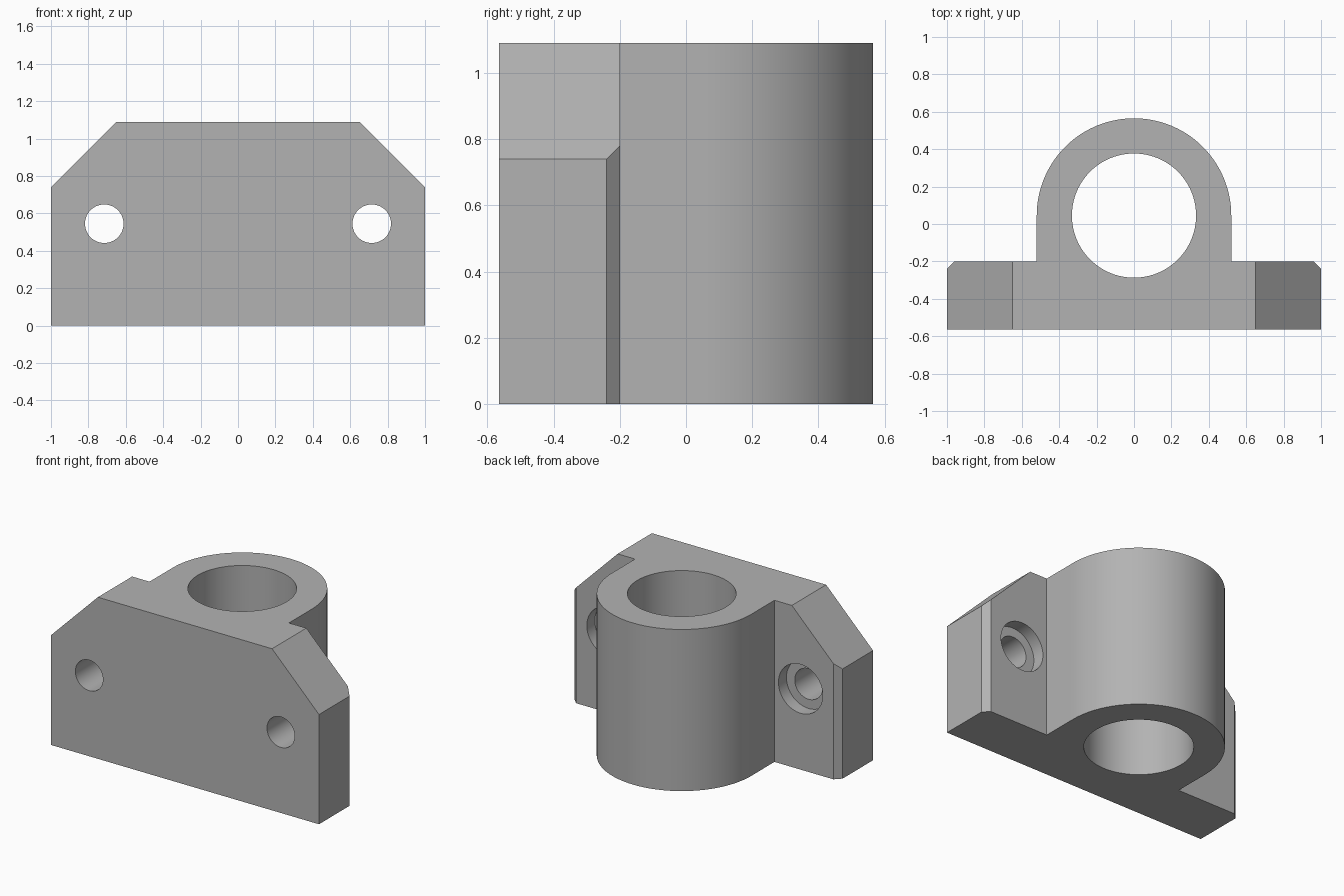
import bpy, bmesh, math
from mathutils import Vector

cube = bpy.data.objects.get("Cube")
if cube:
    bpy.data.objects.remove(cube, do_unlink=True)

# Main dimensions
HEIGHT = 1.09
FRONT, BACK = -0.565, -0.2          # plate faces
BORE_Y, BOSS_R, BORE_R = 0.045, 0.52, 0.332
BEVEL = 0.04
HOLE_X, HOLE_Z, HOLE_R = 0.715, 0.545, 0.103
SEAT_R, SEAT_DEPTH = 0.165, 0.085

grey = bpy.data.materials.new("mid grey")
grey.use_nodes = True
colour = (0.45, 0.45, 0.45, 1)
grey.diffuse_color = colour
grey.node_tree.nodes["Principled BSDF"].inputs["Base Color"].default_value = colour


def add_object(name, bm):
    mesh = bpy.data.meshes.new(name)
    bm.to_mesh(mesh)
    bm.free()
    obj = bpy.data.objects.new(name, mesh)
    bpy.context.collection.objects.link(obj)
    obj.data.materials.append(grey)
    return obj


def cut_cylinder(target, centre, radius, length, along_y=False):
    """Subtract a round hole, then discard the cutter."""
    bpy.ops.mesh.primitive_cylinder_add(
        vertices=96, radius=radius, depth=length, location=centre,
        rotation=(math.pi / 2 if along_y else 0, 0, 0))
    cutter = bpy.context.object
    cutter.name = "hole_cutter"
    cutter.hide_render = True
    cutter.data.materials.append(grey)
    mod = target.modifiers.new("hole", 'BOOLEAN')
    mod.operation, mod.solver, mod.object = 'DIFFERENCE', 'EXACT', cutter
    bpy.context.view_layer.objects.active = target
    bpy.ops.object.modifier_apply(modifier=mod.name)
    bpy.data.objects.remove(cutter, do_unlink=True)


# Plan outline: mounting plate with bevelled back corners and round boss
right_side = [(1, FRONT), (1, BACK - BEVEL), (1 - BEVEL, BACK), (BOSS_R, BACK)]
steps = 96
arc = [(BOSS_R * math.cos(math.pi * i / steps),
        BORE_Y + BOSS_R * math.sin(math.pi * i / steps)) for i in range(steps + 1)]
outline = right_side + arc + [(-x, y) for x, y in reversed(right_side)]

bm = bmesh.new()
base = bm.faces.new([bm.verts.new((x, y, 0)) for x, y in outline])
top = bmesh.ops.extrude_face_region(bm, geom=[base])["geom"]
bmesh.ops.translate(bm, vec=(0, 0, HEIGHT),
                    verts=[v for v in top if isinstance(v, bmesh.types.BMVert)])

# Sloping upper corners of the plate
for side in (-1, 1):
    cut = bmesh.ops.bisect_plane(
        bm, geom=bm.verts[:] + bm.edges[:] + bm.faces[:],
        plane_co=(side * 0.65, 0, HEIGHT), plane_no=Vector((side, 0, 1)).normalized(),
        clear_outer=True)
    rim = [e for e in cut["geom_cut"] if isinstance(e, bmesh.types.BMEdge)]
    bmesh.ops.holes_fill(bm, edges=rim, sides=0)
bmesh.ops.recalc_face_normals(bm, faces=bm.faces)
bracket = add_object("bearing_bracket", bm)

# Shaft bore, bolt holes and screw head seats
cut_cylinder(bracket, (0, BORE_Y, HEIGHT / 2), BORE_R, 2)
for side in (-1, 1):
    cut_cylinder(bracket, (side * HOLE_X, (FRONT + BACK) / 2, HOLE_Z), HOLE_R, 1, True)
    cut_cylinder(bracket, (side * HOLE_X, BACK, HOLE_Z), SEAT_R, 2 * SEAT_DEPTH, True)

bpy.ops.object.select_all(action='DESELECT')
bracket.select_set(True)
bpy.context.view_layer.objects.active = bracket
bpy.ops.object.shade_smooth_by_angle(angle=math.radians(30))
